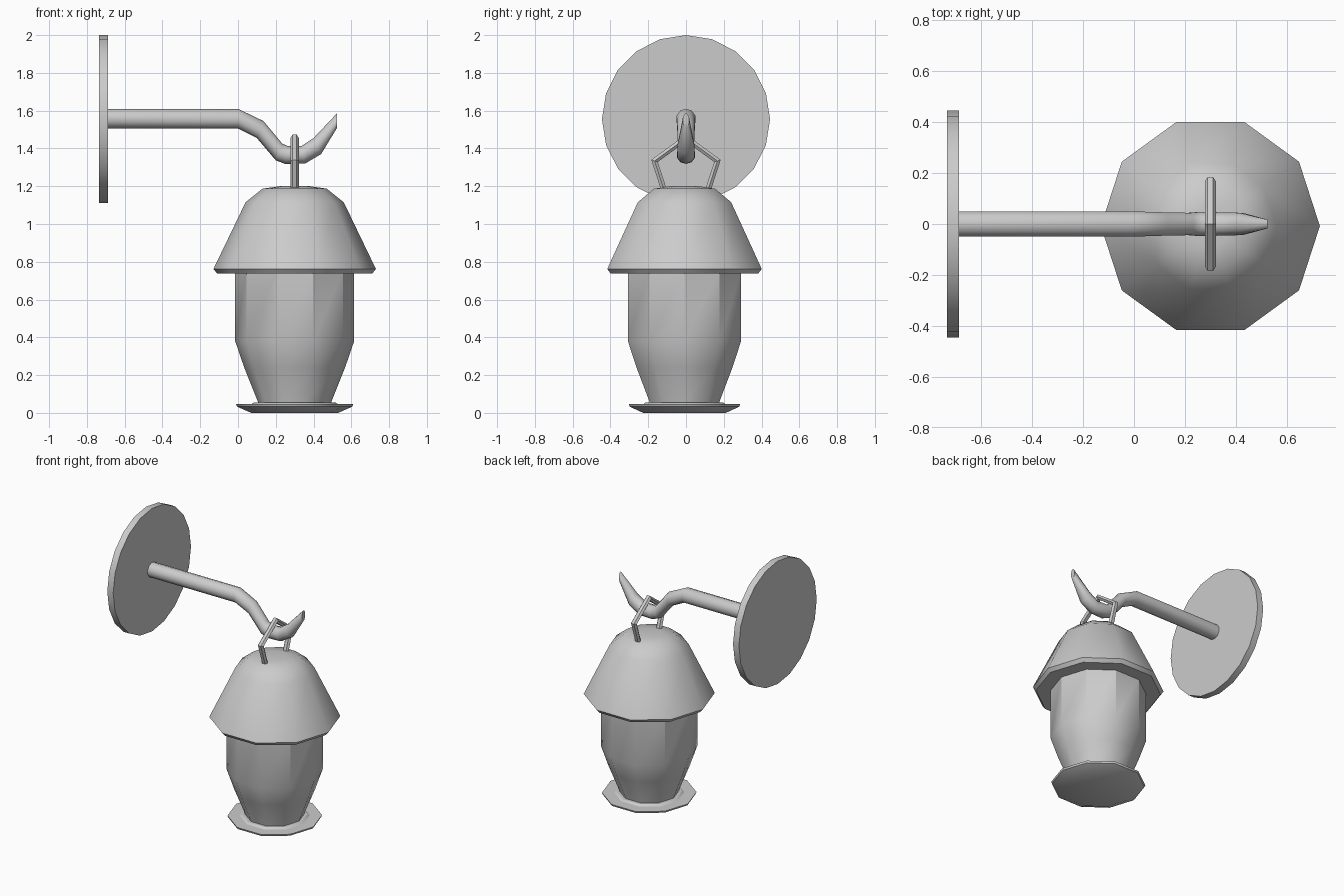
import bpy, bmesh, math
from mathutils import Vector

if "Cube" in bpy.data.objects:
    bpy.data.objects.remove(bpy.data.objects["Cube"])

CX, CY = 0.30, -0.008   # lantern axis


def finish(name, bm, angle=35):
    bmesh.ops.recalc_face_normals(bm, faces=bm.faces)
    mesh = bpy.data.meshes.new(name)
    bm.to_mesh(mesh)
    bm.free()
    obj = bpy.data.objects.new(name, mesh)
    bpy.context.collection.objects.link(obj)
    bpy.ops.object.select_all(action='DESELECT')
    obj.select_set(True)
    bpy.context.view_layer.objects.active = obj
    bpy.ops.object.shade_smooth_by_angle(angle=math.radians(angle))
    return obj


def loft(name, rings, closed=False, angle=35):
    """Skin a list of point rings; open lofts get end caps."""
    bm = bmesh.new()
    loops = [[bm.verts.new(p) for p in ring] for ring in rings]
    pairs = list(zip(loops, loops[1:]))
    if closed:
        pairs.append((loops[-1], loops[0]))
    else:
        bm.faces.new(loops[0])
        bm.faces.new(loops[-1])
    n = len(loops[0])
    for a, b in pairs:
        for i in range(n):
            j = (i + 1) % n
            bm.faces.new((a[i], a[j], b[j], b[i]))
    return finish(name, bm, angle)


def circle(n):
    return [(math.cos(2 * math.pi * i / n), math.sin(2 * math.pi * i / n)) for i in range(n)]


def lathe(name, profile):
    """Ten-sided turned part on the lantern axis, profile of (radius, z)."""
    return loft(name, [[(CX + r * c, CY + r * s, z) for c, s in circle(10)]
                       for r, z in profile])


# Round wall plate
loft("wall_plate", [[(x, 0.445 * s, 1.555 + 0.445 * c) for c, s in circle(20)]
                    for x in (-0.735, -0.688)])

# Arm with hook: each ring is upper x, z, lower x, z, half width
hook = [(-0.70, 1.610, -0.70, 1.505, 0.052),
        (0.000, 1.610, 0.000, 1.505, 0.052),
        (0.135, 1.545, 0.100, 1.455, 0.048),
        (0.235, 1.425, 0.200, 1.337, 0.046),
        (0.265, 1.412, 0.250, 1.318, 0.050),
        (0.335, 1.412, 0.355, 1.320, 0.048),
        (0.400, 1.455, 0.440, 1.370, 0.046),
        (0.525, 1.587, 0.525, 1.510, 0.018)]
rings = []
for xt, zt, xb, zb, w in hook:
    top, low = Vector((xt, 0, zt)), Vector((xb, 0, zb))
    mid, up = (top + low) / 2, (top - low) / 2
    rings.append([mid + up * c + Vector((0, w * s, 0)) for c, s in circle(10)])
loft("hook_arm", rings, angle=40)

# Five-sided hanging ring
rings = []
for c, s in circle(5):
    out = Vector((0, s, c))
    mid = Vector((CX, 0, 1.28)) + out * 0.175
    rings.append([mid + out * 0.021 * b + Vector((0.022 * a, 0, 0)) for a, b in circle(6)])
loft("hanging_ring", rings, closed=True)

# Lantern hood
lathe("hood", [(0.30, 0.737), (0.41, 0.737), (0.43, 0.762), (0.26, 1.115),
               (0.17, 1.187), (0.08, 1.2)])

# Lantern glass body
lathe("glass_body", [(0.19, 0.03), (0.195, 0.06), (0.267, 0.24), (0.315, 0.38), (0.315, 0.75)])

# Base dish
lathe("base_dish", [(0.23, 0.0), (0.305, 0.033), (0.31, 0.046), (0.23, 0.046),
                    (0.215, 0.056), (0.17, 0.056)])
